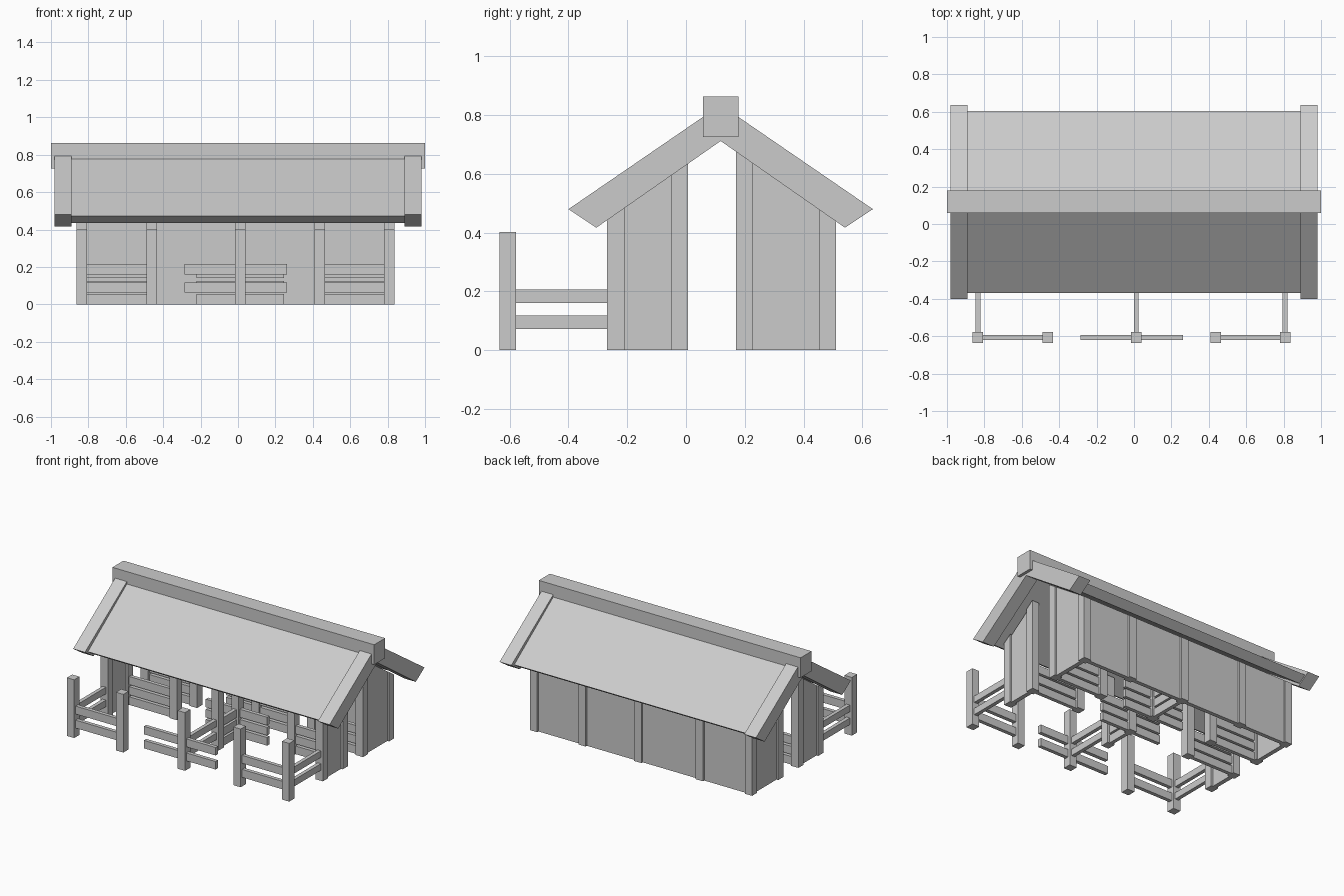
import bpy

if "Cube" in bpy.data.objects:
    bpy.data.objects.remove(bpy.data.objects["Cube"])

RIDGE_Y = 0.118
POST_X = (-0.835, -0.46, 0.012, 0.437, 0.808)
P = 0.028  # half post width


def mesh(name, verts, faces):
    me = bpy.data.meshes.new(name)
    me.from_pydata(verts, [], faces)
    me.update()
    ob = bpy.data.objects.new(name, me)
    bpy.context.collection.objects.link(ob)
    return ob


def extrude_x(name, profile, x0, x1):
    # Extrude a closed counter-clockwise (y, z) profile along x
    n = len(profile)
    verts = [(x, y, z) for x in (x0, x1) for y, z in profile]
    faces = [tuple(reversed(range(n))), tuple(range(n, 2 * n))]
    faces += [(i, (i + 1) % n, n + (i + 1) % n, n + i) for i in range(n)]
    return mesh(name, verts, faces)


def block(name, x0, x1, y0, y1, z0, z1):
    return extrude_x(name, [(y0, z0), (y1, z0), (y1, z1), (y0, z1)], x0, x1)


def under_roof(y):
    return 0.712 - 0.69 * abs(y - RIDGE_Y)


def wall(name, x0, x1, y0, y1):
    # Block standing on the ground, its top cut to the roof slope
    prof = [(y0, 0), (y1, 0), (y1, under_roof(y1)), (y0, under_roof(y0))]
    return extrude_x(name, prof, x0, x1)


def band(name, half, x0, x1):
    # Gable-shaped strip: half = outer eave, inner eave, inner apex, outer apex
    left = [(RIDGE_Y - d, z) for d, z in half]
    right = [(RIDGE_Y + d, z) for d, z in (half[1], half[0])]
    return extrude_x(name, left[:3] + right + left[3:], x0, x1)


# Roof: ridge beam, two slopes, thicker boards at both gable ends
block("ridge_beam", -1, 1, 0.058, 0.178, 0.725, 0.863)
band("roof_slopes", [(0.486, 0.472), (0.43, 0.435), (0, 0.728), (0, 0.82)], -0.89, 0.89)
for side, x0, x1 in (("left", -0.98, -0.89), ("right", 0.89, 0.98)):
    band("gable_board_" + side,
         [(0.518, 0.48), (0.423, 0.417), (0, 0.712), (0, 0.835)], x0, x1)

# Posts of the barn: outer front, both aisle rows, back
for i, x in enumerate(POST_X):
    rows = [("aisle_front", -0.05, 0.006), ("aisle_back", 0.17, 0.227),
            ("back", 0.455, 0.511)]
    if i in (0, 2, 4):
        rows.append(("front", -0.268, -0.21))
    for row, y0, y1 in rows:
        wall(f"{row}_post_{i}", x - P, x + P, y0, y1)

# Side walls on either side of the aisle opening
for x, side in ((POST_X[0], "left"), (POST_X[4], "right")):
    wall(f"side_wall_front_{side}", x - 0.015, x + 0.015, -0.212, -0.048)
    wall(f"side_wall_back_{side}", x - 0.015, x + 0.015, 0.225, 0.457)

# Back wall
wall("back_wall", POST_X[0], POST_X[4], 0.469, 0.497)

# Stall rails along the aisle and centre partitions
SPANS = ((-0.81, -0.485), (-0.222, 0.247), (0.46, 0.785))
for k, z in enumerate((0.0, 0.07, 0.14)):
    for row, y in (("front", -0.022), ("back", 0.198)):
        for j, (x0, x1) in enumerate(SPANS):
            block(f"stall_rail_{row}_{j}_{k}", x0, x1, y - 0.013, y + 0.013, z, z + 0.056)
    for row, y0, y1 in (("front", -0.212, -0.048), ("back", 0.225, 0.457)):
        block(f"partition_rail_{row}_{k}", POST_X[2] - 0.013, POST_X[2] + 0.013,
              y0, y1, z, z + 0.056)

# Yard fence: posts, front rails, and side rails running back to the barn
for i, x in enumerate(POST_X):
    block(f"fence_post_{i}", x - P, x + P, -0.635, -0.578, 0, 0.402)
for k, z in enumerate((0.063, 0.16)):
    for j, (x0, x1) in enumerate(((-0.81, -0.485), (-0.285, 0.263), (0.462, 0.785))):
        block(f"fence_rail_{j}_{k}", x0, x1, -0.62, -0.594, z, z + 0.055)
for k, z in enumerate((0.072, 0.161)):
    for i in (0, 2, 4):
        x = POST_X[i]
        block(f"yard_side_rail_{i}_{k}", x - 0.013, x + 0.013, -0.58, -0.265, z, z + 0.046)
